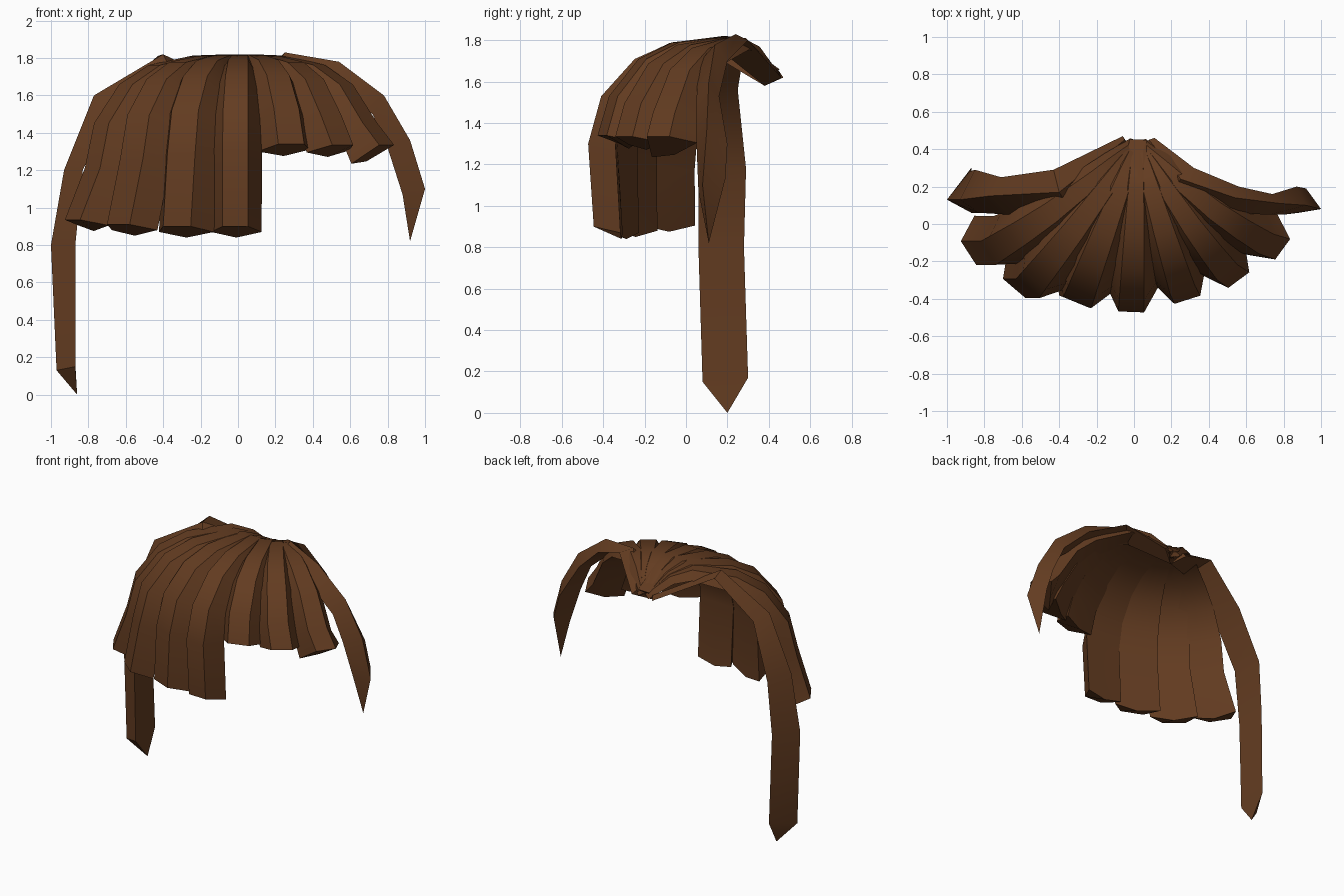
import bpy, bmesh, math
from mathutils import Vector

if "Cube" in bpy.data.objects:
    bpy.data.objects.remove(bpy.data.objects["Cube"])

brown = bpy.data.materials.new("hair_brown")
brown.diffuse_color = (0.125, 0.045, 0.015, 1)
brown.use_nodes = True
brown.node_tree.nodes["Principled BSDF"].inputs["Base Color"].default_value = brown.diffuse_color


def loft(name, rings, tip=None):
    """Skin a list of closed rings; end in a cap or a point."""
    bm = bmesh.new()
    vr = [[bm.verts.new(p) for p in r] for r in rings]
    n = len(vr[0])
    for a, b in zip(vr, vr[1:]):
        for i in range(n):
            j = (i + 1) % n
            bm.faces.new((a[i], a[j], b[j], b[i]))
    bm.faces.new(vr[0][::-1])
    if tip:
        t = bm.verts.new(tip)
        for i in range(n):
            bm.faces.new((vr[-1][i], vr[-1][(i + 1) % n], t))
    else:
        bm.faces.new(vr[-1])
    bmesh.ops.recalc_face_normals(bm, faces=bm.faces)
    me = bpy.data.meshes.new(name)
    bm.to_mesh(me)
    bm.free()
    me.materials.append(brown)
    ob = bpy.data.objects.new(name, me)
    bpy.context.collection.objects.link(ob)
    bpy.ops.object.select_all(action='DESELECT')
    ob.select_set(True)
    bpy.context.view_layer.objects.active = ob
    bpy.ops.object.shade_smooth_by_angle(angle=math.radians(35))
    return ob


ROOT = Vector((0.02, 0.43, 0))
# Dome outline: reach from the crown, height
DOME = [(0, 1.64), (0.14, 1.77), (0.27, 1.82), (0.55, 1.79),
        (0.75, 1.71), (0.93, 1.53), (1.0, 1.30)]


def fringe(name, x, y, end_z, width, drop, end_reach, bow, flare, tilt=0):
    """Fringe strand fanning from the crown to (x, y), ending at end_z."""
    out = Vector((x, y, 0)) - ROOT
    length = out.length
    out.normalize()
    side = Vector((-out.y, out.x, 0))
    prof = [(s, z - drop * s * s) for s, z in DOME]
    if end_z > 1.2:
        prof[-1] = (end_reach, end_z)
    else:
        prof.append((end_reach, end_z))
    pts = []
    for i, (s, z) in enumerate(prof):
        p = ROOT + out * (s * length)
        if i < len(prof) - 1:      # strands spread sideways towards the tips
            p.x *= 1 - flare * s
        p += Vector((0, -bow * math.sin(math.pi * min(s, 1)), z))
        pts.append(p)
    rings = []
    for i, p in enumerate(pts):
        last = i == len(pts) - 1
        tan = (pts[min(i + 1, len(pts) - 1)] - pts[max(i - 1, 0)]).normalized()
        nrm = side.cross(tan).normalized()
        if nrm.dot(out + Vector((0, 0, 1))) < 0:
            nrm = -nrm
        if last:
            nrm = out
        s = min(prof[i][0], 1)
        w = (0.09 + (width - 0.09) * s ** 0.7) / 2
        t = 0.03 + 0.105 * s
        base = p - nrm * t
        lo = Vector((0, 0, -0.03 if last else 0))
        dip = Vector((0, 0, -tilt if last else 0))
        rings.append([base + side * w + lo, base + lo * 2 + dip * 0.4,
                      base - side * w + lo + dip,
                      p - side * w * 0.5, p + side * w * 0.5])
    loft(name, rings)


# Long fringe on one half, short fringe on the other
for name, *args in [
    ("long_fringe_outer", -0.885, -0.155, 0.935, 0.30, 0.09, 1.0, 0.05, 0.12),
    ("long_fringe_side", -0.64, -0.345, 0.91, 0.32, 0.04, 1.0, 0.04, 0.11),
    ("long_fringe_inner", -0.33, -0.42, 0.90, 0.32, 0.01, 0.99, 0.02, 0.08),
    ("long_fringe_centre", -0.015, -0.47, 0.90, 0.275, 0.0, 0.97, 0, 0),
    ("short_fringe_inner", 0.285, -0.405, 1.34, 0.29, 0.0, 1.0, 0.02, 0.03, 0.01),
    ("short_fringe_side", 0.56, -0.30, 1.335, 0.28, 0.04, 1.0, 0.04, 0.05, 0.01),
    ("short_fringe_outer", 0.795, -0.135, 1.335, 0.27, 0.09, 1.0, 0.05, 0.05, 0.07),
]:
    fringe(name, *args)

# Side locks: ridge, back and front rails, closed to a point
ridge = [(-.05, .45, 1.65), (-.4, .17, 1.82), (-.77, .15, 1.6),
         (-.93, .13, 1.2), (-1, .13, .8), (-.97, .12, .13)]
back = [(-.06, .47, 1.62), (-.43, .29, 1.81), (-.71, .25, 1.56),
        (-.85, .29, 1.18), (-.88, .28, .8), (-.87, .30, .17)]
front = [(0, .38, 1.58), (-.36, .11, 1.74), (-.67, .05, 1.52),
         (-.83, .06, 1.2), (-.87, .06, .8), (-.87, .08, .15)]
loft("long_side_lock", list(zip(ridge, back, front)), (-.86, .2, 0))

ridge = [(.08, .45, 1.65), (.25, .24, 1.83), (.54, .14, 1.78),
         (.78, .11, 1.6), (.92, .1, 1.36), (1, .08, 1.1)]
back = [(.11, .46, 1.62), (.32, .30, 1.80), (.56, .2, 1.7),
        (.74, .16, 1.53), (.87, .2, 1.3), (.92, .19, 1.13)]
front = [(.0, .38, 1.58), (.2, .18, 1.74), (.5, .06, 1.69),
         (.72, .05, 1.5), (.80, .05, 1.32), (.88, .06, 1.07)]
loft("short_side_lock", list(zip(ridge, back, front)), (.92, .11, .82))
